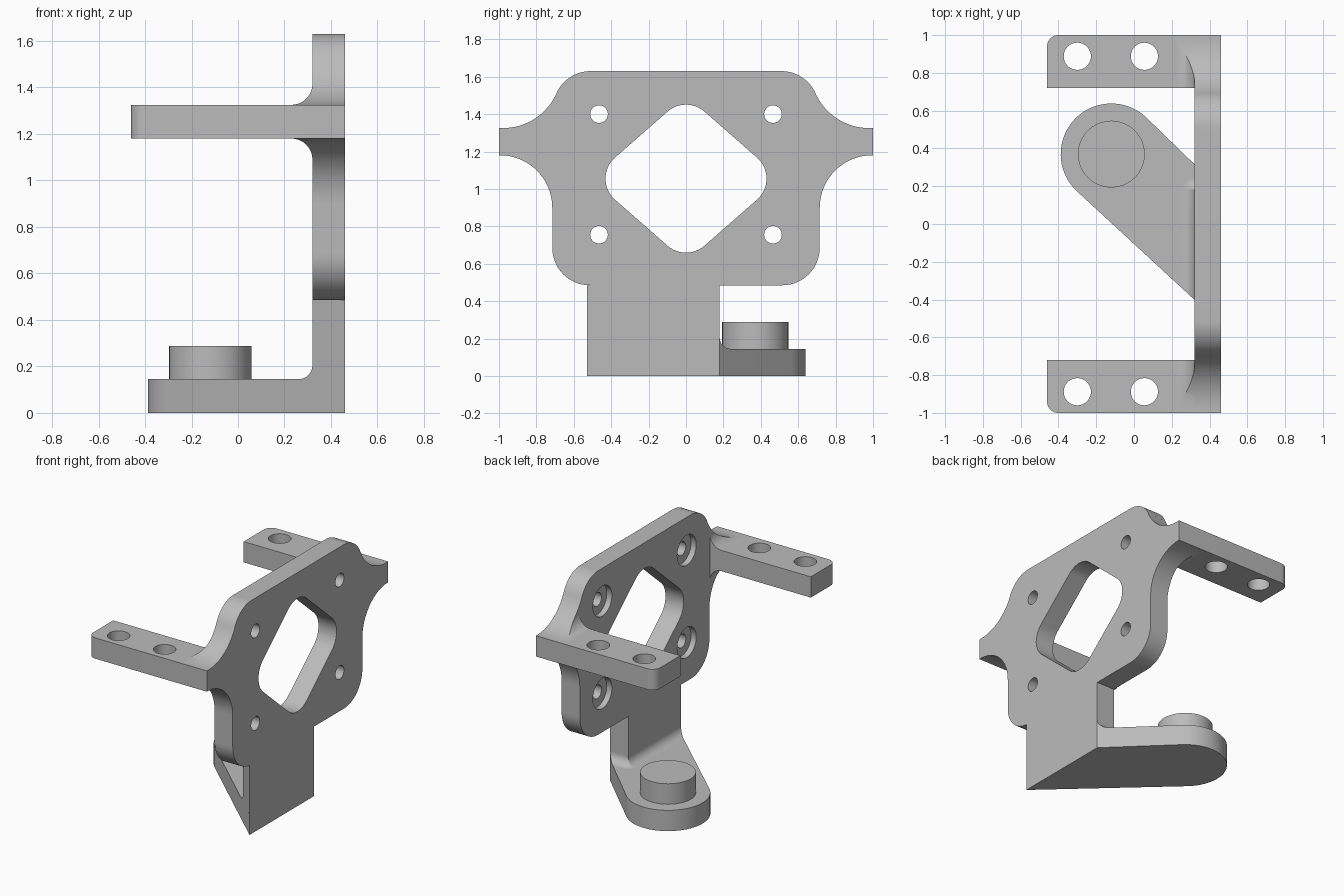
import bpy, bmesh
from math import sin, cos, pi, atan2, radians
from mathutils import Vector

if "Cube" in bpy.data.objects:
    bpy.data.objects.remove(bpy.data.objects["Cube"])

grey = bpy.data.materials.new("plain grey")
grey.use_nodes = True
COLOUR = (0.5, 0.5, 0.5, 1)
grey.diffuse_color = COLOUR
grey.node_tree.nodes["Principled BSDF"].inputs["Base Color"].default_value = COLOUR


def arc(u, v, r, start, end, n=16):
    """Points on a circular arc, angles in radians."""
    angles = [start + (end - start) * i / n for i in range(n + 1)]
    return [(u + r * cos(a), v + r * sin(a)) for a in angles]


def circle(u, v, r):
    return arc(u, v, r, 0, 2 * pi, 40)[:-1]


def fillet(u, v, su, sv, r, e=0.02):
    """Concave corner section, buried by e in both neighbours."""
    curve = [(u + su * r * (1 - cos(t)), v + sv * r * (1 - sin(t)))
             for t in (pi / 2 * i / 10 for i in range(11))]
    return curve + [(u + su * r, v - sv * e), (u - su * e, v - sv * e), (u - su * e, v + sv * r)]


def finish(name, bm):
    bmesh.ops.remove_doubles(bm, verts=bm.verts, dist=1e-5)
    bmesh.ops.recalc_face_normals(bm, faces=bm.faces)
    mesh = bpy.data.meshes.new(name)
    bm.to_mesh(mesh)
    bm.free()
    mesh.materials.append(grey)
    ob = bpy.data.objects.new(name, mesh)
    bpy.context.collection.objects.link(ob)
    return ob


def prism(name, points, axis, lo, hi):
    """Extrude a 2D outline along axis 0, 1 or 2 from lo to hi."""
    bm = bmesh.new()
    verts = []
    for p in points:
        co = list(p)
        co.insert(axis, lo)
        verts.append(bm.verts.new(co))
    face = bm.faces.new(verts)
    move = [0, 0, 0]
    move[axis] = hi - lo
    new = bmesh.ops.extrude_face_region(bm, geom=[face], use_keep_orig=True)["geom"]
    bmesh.ops.translate(bm, vec=move, verts=[g for g in new if isinstance(g, bmesh.types.BMVert)])
    return finish(name, bm)


def activate(ob):
    bpy.ops.object.select_all(action='DESELECT')
    ob.select_set(True)
    bpy.context.view_layer.objects.active = ob


def boolean(ob, tool, operation='DIFFERENCE'):
    """Apply a boolean and discard the tool."""
    mod = ob.modifiers.new("cut", 'BOOLEAN')
    mod.object, mod.operation, mod.solver = tool, operation, 'EXACT'
    activate(ob)
    bpy.ops.object.modifier_apply(modifier=mod.name)
    bpy.data.objects.remove(tool)


BACK, FACE = 0.46, 0.32           # plate thickness range in x
ARM_LO, ARM_HI = 1.18, 1.325      # arm height range
FOOT_TOP, PLATE_BOTTOM = 0.145, 0.485

# Plate outline: half from top to bottom, mirrored across the middle
blend = atan2(0.21, 0.47)
half = arc(0.51, 1.43, 0.2, pi / 2, blend)
half += arc(0.98, 1.64, 0.315, pi + blend, 1.5 * pi)
half += [(1, ARM_HI), (1, ARM_LO)]
half += arc(0.995, 0.9, 0.28, pi / 2, pi)
half += arc(0.515, 0.685, 0.2, 0, -pi / 2)
outline = half + [(-y, z) for y, z in reversed(half)]
plate = prism("mounting_plate", outline, 0, FACE, BACK)

# Rounded diamond window
a, b, r, mid = 0.508, 0.445, 0.15, 1.055
t = atan2(a, b)
cy, cz = a - r / cos(t), b - r / sin(t)
diamond = arc(cy, mid, r, -t, t) + arc(0, mid + cz, r, t, pi - t)
diamond += arc(-cy, mid, r, pi - t, pi + t) + arc(0, mid - cz, r, pi + t, 2 * pi - t)
boolean(plate, prism("window_cutter", diamond, 0, 0, 1))

# Screw holes with counterbores on the inner face
for y in (-0.465, 0.465):
    for z in (0.755, 1.4):
        boolean(plate, prism("hole_cutter", circle(y, z, 0.047), 0, 0, 1))
        boolean(plate, prism("bore_cutter", circle(y, z, 0.105), 0, 0.2, FACE + 0.04))

# Arms with two holes each, and fillets trimmed to the plate outline
parts = [plate]
for side, s in (("left", 1), ("right", -1)):
    corner = arc(-0.4, 0.94, 0.06, pi, pi / 2, 10)
    pts = [(FACE, 0.72), (-0.46, 0.72)] + corner + [(FACE, 1)]
    name = "back_arm" if s > 0 else "front_arm"
    arm = prism(name, [(x, s * y) for x, y in pts], 2, ARM_LO, ARM_HI)
    for x in (-0.3, 0.055):
        boolean(arm, prism("arm_hole_cutter", circle(x, s * 0.888, 0.072), 2, 1, 2))
    parts.append(arm)
    for label, z, up in (("upper", ARM_HI, 1), ("lower", ARM_LO, -1)):
        web = prism(f"{name}_{label}_fillet", fillet(FACE, z, -1, up, 0.09), 1, s * 0.72, s * 0.99)
        boolean(web, prism("trim", outline, 0, 0, 1), 'INTERSECT')
        parts.append(web)

# Foot: round end tangent to two sides that run to the plate back
PX, PY = -0.12, 0.37
foot_pts = arc(PX, PY, 0.268, radians(46), radians(227), 36) + [(BACK, -0.53), (BACK, 0.18)]
parts.append(prism("foot", foot_pts, 2, 0, FOOT_TOP))
parts.append(prism("foot_boss", circle(PX, PY, 0.177), 2, FOOT_TOP, 0.288))

# Post between foot and plate
post = [(BACK, -0.53), (BACK, 0.18), (FACE, 0.18), (FACE, -0.4)]
parts.append(prism("post", post, 2, FOOT_TOP, PLATE_BOTTOM))

# Fillets around the post base, trimmed to the foot outline
R = 0.06
inner = prism("post_inner_fillet", fillet(FACE, FOOT_TOP, -1, 1, R), 1, -0.5, 0.18)
outer = prism("post_side_fillet", fillet(0.18, FOOT_TOP, 1, 1, R), 0, FACE, 0.5)
bm = bmesh.new()
section = [(0, -0.02)] + fillet(0, 0, 1, 1, R)[:-2] 
face = bm.faces.new([bm.verts.new((FACE, 0.18 + u, FOOT_TOP + v)) for u, v in section])
bmesh.ops.spin(bm, geom=[face] + face.edges[:] + face.verts[:], cent=(FACE, 0.18, 0),
               axis=(0, 0, 1), angle=pi / 2, steps=8)
turn = finish("post_corner_fillet", bm)
for web in (inner, outer):
    boolean(web, prism("trim", foot_pts, 2, 0.05, 1), 'INTERSECT')
parts += [inner, outer, turn]

for ob in parts:
    activate(ob)
    bpy.ops.object.shade_smooth_by_angle(angle=radians(30))
